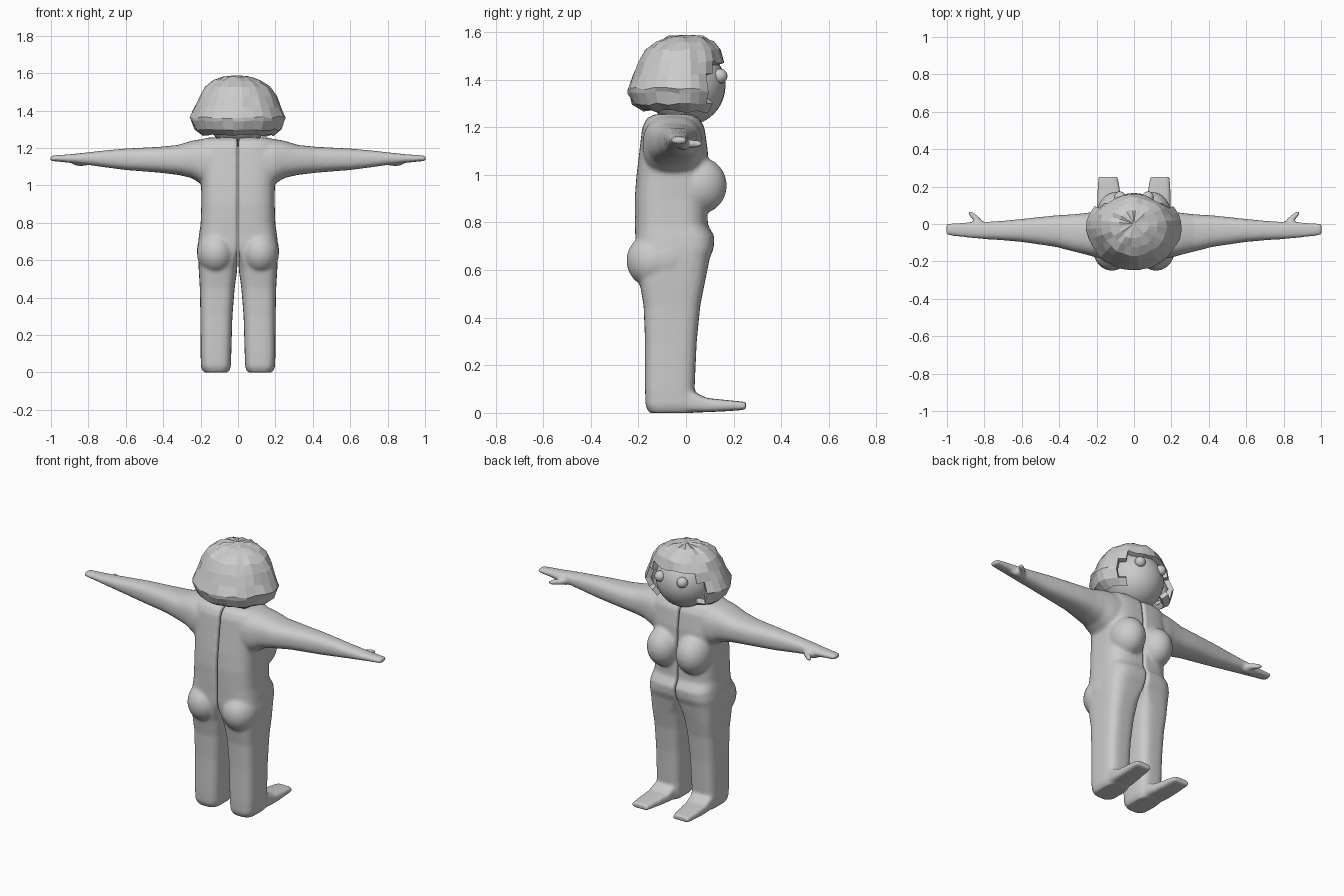
import bpy, bmesh, math, random
from mathutils import Matrix

if "Cube" in bpy.data.objects:
    bpy.data.objects.remove(bpy.data.objects["Cube"])

random.seed(4)


def make_object(name, bm, smooth):
    bmesh.ops.recalc_face_normals(bm, faces=bm.faces)
    for f in bm.faces:
        f.smooth = smooth
    me = bpy.data.meshes.new(name)
    bm.to_mesh(me)
    bm.free()
    ob = bpy.data.objects.new(name, me)
    bpy.context.collection.objects.link(ob)
    return ob


def loft(bm, axis, sections, power=3.0, n=40):
    """Skin rounded-box sections (pos, u0, u1, v0, v1) along an axis."""
    rings = []
    for p, u0, u1, v0, v1 in sections:
        ring = []
        for i in range(n):
            a = 2 * math.pi * i / n
            c, s = math.cos(a), math.sin(a)
            u = (u0 + u1) / 2 + (u1 - u0) / 2 * math.copysign(abs(c) ** (2 / power), c)
            v = (v0 + v1) / 2 + (v1 - v0) / 2 * math.copysign(abs(s) ** (2 / power), s)
            co = {'x': (p, v, u), 'y': (u, p, v), 'z': (u, v, p)}[axis]
            ring.append(bm.verts.new(co))
        rings.append(ring)
    faces = [bm.faces.new(rings[0]), bm.faces.new(rings[-1][::-1])]
    for a, b in zip(rings, rings[1:]):
        for i in range(n):
            j = (i + 1) % n
            faces.append(bm.faces.new((a[i], b[i], b[j], a[j])))
    bmesh.ops.recalc_face_normals(bm, faces=faces)


def ball(bm, loc, size, rot=None, u=24, v=16):
    m = Matrix.Translation(loc) @ (rot or Matrix()) @ Matrix.Diagonal((*size, 1))
    bmesh.ops.create_uvsphere(bm, u_segments=u, v_segments=v, radius=1, matrix=m)


# Half of the body: leg and torso column
bm = bmesh.new()
loft(bm, 'z', [
    (0.0, 0.05, 0.185, -0.155, 0.03), (0.03, 0.038, 0.198, -0.17, 0.045),
    (0.10, 0.036, 0.20, -0.172, 0.036), (0.30, 0.03, 0.201, -0.172, 0.045),
    (0.45, 0.018, 0.204, -0.178, 0.06), (0.55, 0.004, 0.210, -0.195, 0.08),
    (0.65, -0.06, 0.214, -0.21, 0.10), (0.69, -0.1, 0.214, -0.213, 0.116),
    (0.74, -0.15, 0.208, -0.213, 0.120), (0.79, -0.2, 0.200, -0.215, 0.092),
    (0.90, -0.2, 0.196, -0.216, 0.09), (1.00, -0.2, 0.197, -0.208, 0.095),
    (1.10, -0.21, 0.21, -0.196, 0.092), (1.20, -0.21, 0.21, -0.184, 0.078),
    (1.238, -0.2, 0.20, -0.165, 0.055), (1.255, -0.17, 0.17, -0.13, 0.02)], 3.4)

# Arm tapering to a flat mitten hand
loft(bm, 'x', [
    (0.10, 0.99, 1.25, -0.185, 0.075), (0.20, 1.01, 1.247, -0.18, 0.068),
    (0.25, 1.04, 1.238, -0.165, 0.06), (0.32, 1.056, 1.216, -0.148, 0.052),
    (0.42, 1.068, 1.206, -0.122, 0.046), (0.60, 1.082, 1.197, -0.096, 0.027),
    (0.70, 1.095, 1.188, -0.087, 0.017), (0.80, 1.109, 1.177, -0.081, 0.011),
    (0.90, 1.121, 1.166, -0.072, 0.009), (1.005, 1.131, 1.159, -0.06, 0.002)], 2.5)

# Foot
loft(bm, 'y', [
    (-0.05, 0.05, 0.19, 0.004, 0.12), (0.04, 0.055, 0.195, 0.002, 0.085),
    (0.09, 0.062, 0.196, 0.003, 0.062), (0.17, 0.073, 0.196, 0.007, 0.054),
    (0.252, 0.085, 0.191, 0.013, 0.046)], 4)

# Buttock, hip, breast and thumb volumes
ball(bm, (0.118, -0.135, 0.64), (0.102, 0.116, 0.115))
ball(bm, (0.13, -0.08, 0.65), (0.09, 0.13, 0.12))
ball(bm, (0.098, 0.055, 0.955), (0.1, 0.117, 0.12))
ball(bm, (0.845, 0.03, 1.13), (0.062, 0.017, 0.018),
     Matrix.Rotation(math.radians(42), 4, 'Z'))
ball(bm, (0.84, -0.01, 1.12), (0.05, 0.02, 0.018))

# Flatten the half against the centre seam
for v in bm.verts:
    v.co.x = max(v.co.x, 0.003)

body = make_object("body", bm, True)
rm = body.modifiers.new("Blend", 'REMESH')
rm.mode = 'VOXEL'
rm.voxel_size = 0.009
rm.use_smooth_shade = True
sm = body.modifiers.new("Soften", 'SMOOTH')
sm.factor = 0.5
sm.iterations = 8
mr = body.modifiers.new("Mirror", 'MIRROR')
mr.use_mirror_merge = False

# Head
bm = bmesh.new()
ball(bm, (0, 0, 1.375), (0.168, 0.166, 0.168), u=32, v=20)
make_object("head", bm, True)

# Eyes
for side, name in ((-1, "eye_left"), (1, "eye_right")):
    bm = bmesh.new()
    ball(bm, (side * 0.075, 0.143, 1.415), (0.031, 0.031, 0.031))
    make_object(name, bm, True)

# Faceted bob hair: jittered rings with the face opening left out
profile = [(1.58, 0.08), (1.56, 0.13), (1.525, 0.175), (1.475, 0.207),
           (1.42, 0.23), (1.362, 0.257), (1.345, 0.253), (1.297, 0.232), (1.268, 0.19)]
N = 28
bm = bmesh.new()
top = bm.verts.new((0, 0, 1.588))
rings = []
for k, (z, r) in enumerate(profile):
    front = 0.96 - 0.26 * min(1, k / 4)
    ring = []
    for i in range(N):
        a = 2 * math.pi * (i + 0.5) / N
        s = math.sin(a)
        rr = r + random.uniform(-0.007, 0.004)
        y = s * rr * (front if s > 0 else 0.97)
        x = math.cos(a) * rr * (1 - 0.12 * max(0, s) ** 2)
        ring.append(bm.verts.new((x, y, z + random.uniform(-0.006, 0.006))))
    rings.append(ring)
for i in range(N):
    j = (i + 1) % N
    bm.faces.new((top, rings[0][i], rings[0][j]))
    for k in range(len(rings) - 1):
        a, b = rings[k], rings[k + 1]
        mid = (a[i].co + b[j].co) / 2
        if mid.y > 0.1 and mid.z < 1.475:
            continue
        bm.faces.new((a[i], b[i], b[j], a[j]))
bmesh.ops.delete(bm, geom=[v for v in bm.verts if not v.link_faces], context='VERTS')
hair = make_object("hair", bm, False)
so = hair.modifiers.new("Thickness", 'SOLIDIFY')
so.thickness = 0.03
so.offset = -1
